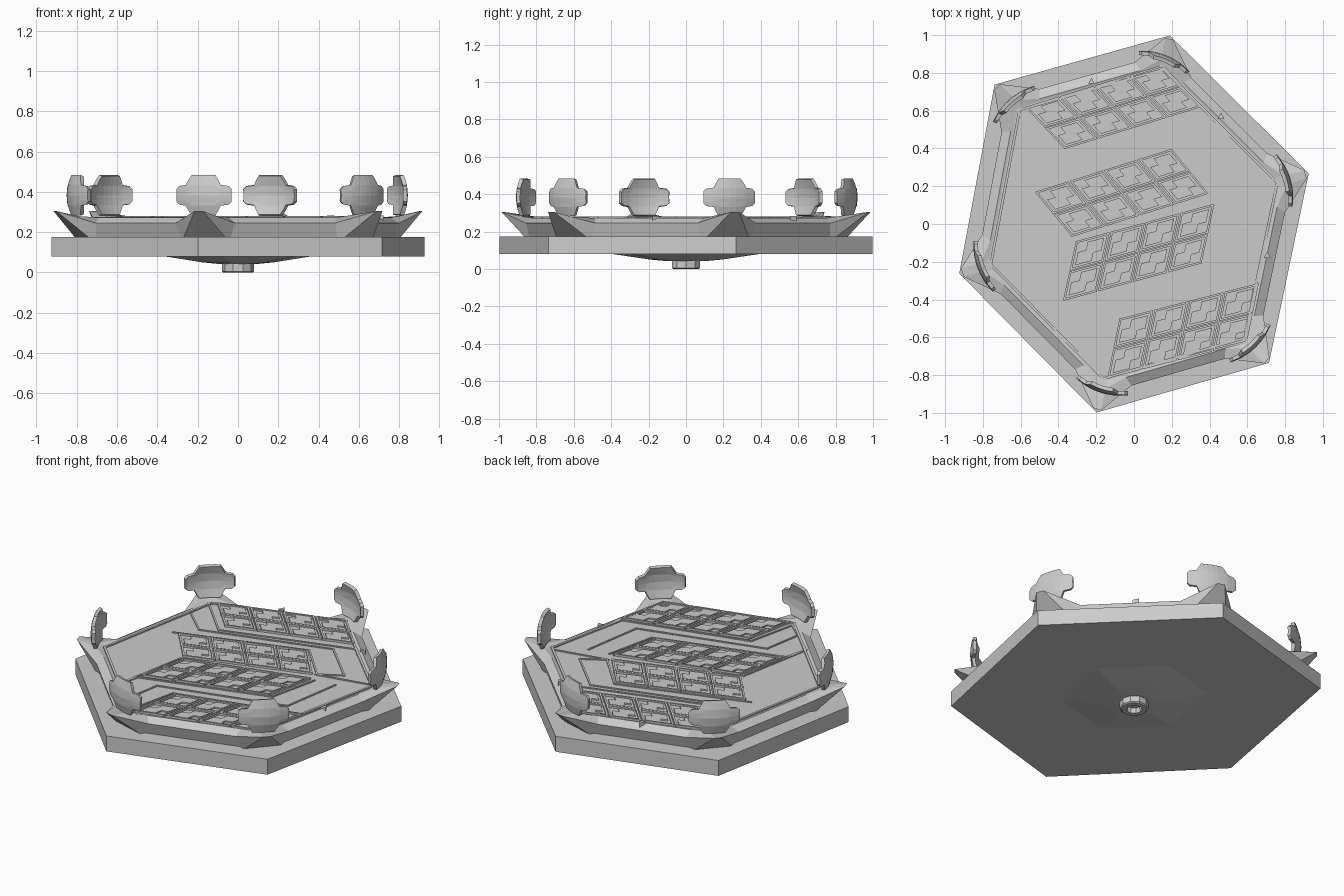
import bpy, bmesh, math
from mathutils import Vector, Matrix

if "Cube" in bpy.data.objects:
    bpy.data.objects.remove(bpy.data.objects["Cube"])

# hexagon plan shared by every tier
HEX = [Vector(p) for p in ((.19, .998), (.925, .268), (.715, -.735),
                           (-.198, -.998), (-.925, -.262), (-.738, .738))]


def finish(bm, name):
    bmesh.ops.recalc_face_normals(bm, faces=bm.faces)
    me = bpy.data.meshes.new(name)
    bm.to_mesh(me)
    bm.free()
    ob = bpy.data.objects.new(name, me)
    bpy.context.collection.objects.link(ob)
    return ob


def loft(name, rings, cap_start=True, cap_end=True):
    bm = bmesh.new()
    vs = [[bm.verts.new(p) for p in r] for r in rings]
    n = len(vs[0])
    for a, b in zip(vs, vs[1:]):
        for i in range(n):
            bm.faces.new((a[i], a[(i + 1) % n], b[(i + 1) % n], b[i]))
    if cap_start:
        bm.faces.new(vs[0])
    if cap_end:
        bm.faces.new(vs[-1])
    return finish(bm, name)


def hex_ring(s, z):
    return [(p.x * s, p.y * s, z) for p in HEX]


def corner_ring(edge_t, edge_s, edge_z, tip_t, tip_s, tip_z):
    """Four points per corner: edge, tip, tip, edge."""
    out = []
    for i, p in enumerate(HEX):
        before, after = HEX[i - 1], HEX[(i + 1) % 6]
        for q, t, s, z in ((before, edge_t, edge_s, edge_z), (before, tip_t, tip_s, tip_z),
                           (after, tip_t, tip_s, tip_z), (after, edge_t, edge_s, edge_z)):
            v = p.lerp(q, t) * s
            out.append((v.x, v.y, z))
    return out


def prism(bm, pts, z0, z1):
    a = [bm.verts.new((p[0], p[1], z0)) for p in pts]
    b = [bm.verts.new((p[0], p[1], z1)) for p in pts]
    n = len(pts)
    bm.faces.new(a[::-1])
    bm.faces.new(b)
    for i in range(n):
        bm.faces.new((a[i], a[(i + 1) % n], b[(i + 1) % n], b[i]))


def ridge(bm, pts, w, z0, z1, closed=False):
    pts = [Vector(p) for p in pts]
    for a, b in zip(pts, pts[1:] + pts[:1] if closed else pts[1:]):
        d = (b - a).normalized() * w / 2
        n = Vector((-d.y, d.x))
        prism(bm, (a - d + n, a - d - n, b + d - n, b + d + n), z0, z1)


# base slab and shallow underside boss
loft("base_slab", [hex_ring(1, .08), hex_ring(1, .175)])
loft("underside_boss", [hex_ring(.4, .081), hex_ring(.19, .05), hex_ring(.1, .042)])

# hollow ten-sided socket under the boss
def circle(r, z):
    return [(r * math.cos(i * math.tau / 10), r * math.sin(i * math.tau / 10), z) for i in range(10)]

loft("bottom_socket", [circle(.08, .05), circle(.08, .006), circle(.072, 0),
                       circle(.045, 0), circle(.04, .03)], False, True)

# upper tier with flared corner fins
loft("upper_tier", [corner_ring(.17, .88, .174, .14, .90, .174),
                    corner_ring(.2, .905, .245, .025, .995, .305),
                    corner_ring(.16, .85, .272, .03, .88, .28),
                    corner_ring(.12, .835, .268, .04, .835, .268)])

Z0, Z1 = .262, .276

# border ridge around the deck
bm = bmesh.new()
ridge(bm, [p * .82 for p in HEX], .014, Z0, Z1, True)
finish(bm, "deck_border")

# four slanted 4 x 2 tile blocks: lower left, lower right, upper left corners
BLOCKS = [((-.37, .395), (.365, .62), (-.58, .62)),
          ((-.33, -.07), (.40, .16), (-.53, .17)),
          ((-.38, -.41), (.36, -.21), (-.31, -.09)),
          ((-.145, -.82), (.60, -.63), (-.08, -.50))]
for k, (o, r, t) in enumerate(BLOCKS):
    o = Vector(o)
    u, v = (Vector(r) - o) / 4, (Vector(t) - o) / 2
    bm = bmesh.new()
    for i in range(4):
        for j in range(2):
            def at(a, b):
                return o + u * (i + a) + v * (j + b)
            ridge(bm, [at(.05, .05), at(.95, .05), at(.95, .95), at(.05, .95)], .011, Z0, Z1 + .004, True)
            prism(bm, [at(a, b) for a, b in ((.15, .15), (.62, .15), (.62, .42), (.85, .42),
                                             (.85, .85), (.38, .85), (.38, .58), (.15, .58))],
                  Z0, Z1)
    finish(bm, "tile_block_%d" % (k + 1))

# chevron trim between the tile blocks
LINES = [[(-.61, .42), (-.46, .28), (.30, .50), (.55, .25), (.41, .17)],
         [(-.62, .60), (-.37, .34), (.40, .57), (.74, .24)],
         [(-.56, .17), (.20, .41), (.42, .17), (.74, .235)],
         [(-.42, -.57), (-.38, -.43), (.38, -.21), (.45, .10)],
         [(-.27, -.70), (-.23, -.46), (.52, -.26), (.58, .12)],
         [(-.17, -.80), (-.10, -.49), (.66, -.30), (.75, .20)],
         [(-.33, -.09), (-.42, -.57), (-.16, -.80)]]
bm = bmesh.new()
for line in LINES:
    ridge(bm, line, .01, Z0, Z1 - .002)
finish(bm, "chevron_trim")

# tiny pointers on the rim
bm = bmesh.new()
for x, y in ((-.225, .755), (.46, .57), (.705, -.165)):
    prism(bm, [(x - .018, y - .014), (x + .018, y - .014), (x, y + .02)], .25, .282)
finish(bm, "rim_pointers")

# floating cross-shaped curved shields, one above each corner
COLS = [(.14, .03), (.125, .045), (.088, .05), (.075, .075), (.06, .098), (.03, .098)]
COLS = [(-s, h) for s, h in COLS] + [(0, .098)] + COLS[::-1]
ROWS = (-1, -.5, 0, .5, 1)
for k, (p, ang) in enumerate(zip(HEX, (68, 17, -47, 252, 201, 131))):
    bm = bmesh.new()
    grid = [[bm.verts.new((-1.6 * s * s - 2 * (h * f) ** 2, s, h * f)) for f in ROWS] for s, h in COLS]
    for a, b in zip(grid, grid[1:]):
        for j in range(len(ROWS) - 1):
            bm.faces.new((a[j], b[j], b[j + 1], a[j + 1]))
    ob = finish(bm, "corner_shield_%d" % (k + 1))
    ob.location = (p.x * .885, p.y * .885, .383)
    ob.rotation_euler.z = math.radians(ang)
    m = ob.modifiers.new("thickness", 'SOLIDIFY')
    m.thickness = .02
    m.offset = 0
